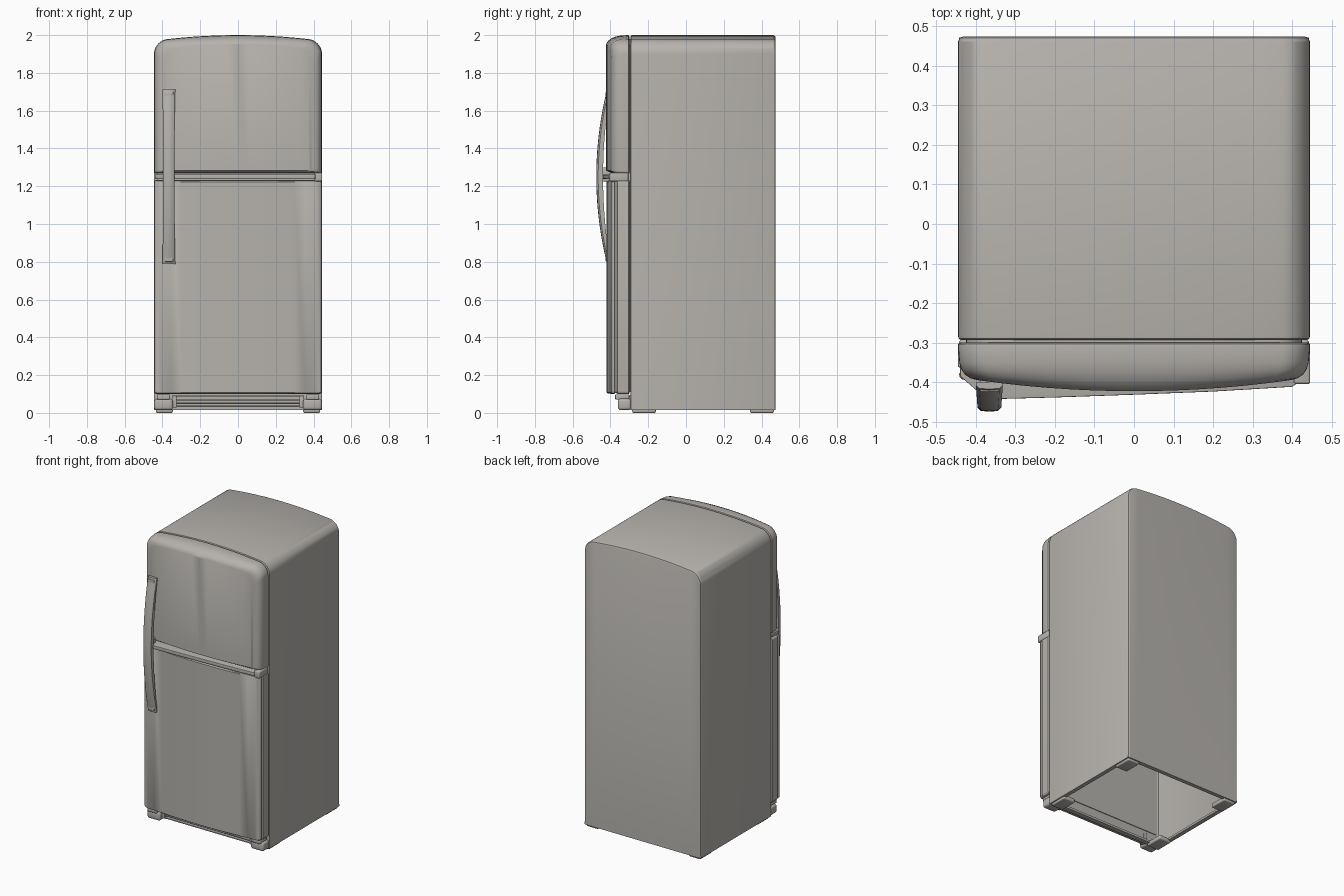
import bpy, bmesh, math

if "Cube" in bpy.data.objects:
    bpy.data.objects.remove(bpy.data.objects["Cube"])

HW = 0.445          # half width of cabinet and doors
R = 0.07            # rounded upper corner radius

mat = bpy.data.materials.new("warm grey enamel")
mat.diffuse_color = (0.47, 0.45, 0.42, 1)
mat.use_nodes = True
mat.node_tree.nodes["Principled BSDF"].inputs["Base Color"].default_value = mat.diffuse_color


def finish(name, bm, bevel=0.0, angle=30):
    bmesh.ops.recalc_face_normals(bm, faces=bm.faces)
    me = bpy.data.meshes.new(name)
    bm.to_mesh(me)
    bm.free()
    ob = bpy.data.objects.new(name, me)
    bpy.context.collection.objects.link(ob)
    me.materials.append(mat)
    bpy.ops.object.select_all(action='DESELECT')
    bpy.context.view_layer.objects.active = ob
    ob.select_set(True)
    if bevel:
        m = ob.modifiers.new("bevel", 'BEVEL')
        m.width, m.segments = bevel, 3
        bpy.ops.object.modifier_apply(modifier="bevel")
    bpy.ops.object.shade_smooth_by_angle(angle=math.radians(angle))
    return ob


def box(name, x, y, z, bevel=0.004):
    bm = bmesh.new()
    bmesh.ops.create_cube(bm, size=1)
    for v in bm.verts:
        v.co = [lo + (c + 0.5) * (hi - lo) for c, (lo, hi) in zip(v.co, (x, y, z))]
    return finish(name, bm, bevel)


# Column positions: even in the middle, following an arc at the corners
arc = [HW - R + R * math.sin(math.radians(a)) for a in range(0, 91, 10)]
half = [(HW - R) * i / 6 for i in range(1, 6)] + arc
COLS = [-x for x in reversed(half)] + [0] + half


def crown(x):
    """Gently arched top with rounded corners."""
    d = max(0, abs(x) - (HW - R))
    return 2.0 - 0.03 * (x / HW) ** 2 - (R - math.sqrt(max(0, R * R - d * d)))


def flat_edge(z, r, sign):
    """Straight edge with small rounded ends."""
    def f(x):
        d = max(0, abs(x) - (HW - r))
        return z + sign * (r - math.sqrt(max(0, r * r - d * d)))
    return f


def panel(name, top, bottom, rings, bulge=0.0, open_bottom=False, low=0.5, high=1.0):
    """Loft rings of (inset, y, share of bulge) and cap both ends with columns."""
    bm = bmesh.new()
    loops = []
    n = len(COLS)
    for inset, y, t in rings:
        up, dn = [], []
        for x in COLS:
            xx = x * (HW - inset) / HW
            yy = y - t * bulge * (1 - (x / HW) ** 2)
            up.append(bm.verts.new((xx, yy, top(x) - inset * high)))
            dn.append(bm.verts.new((xx, yy, bottom(x) + inset * low)))
        loops.append((up, dn))
    for (u0, d0), (u1, d1) in zip(loops, loops[1:]):
        for i in range(n - 1):
            bm.faces.new((u0[i], u0[i + 1], u1[i + 1], u1[i]))
            if not open_bottom:
                bm.faces.new((d0[i], d0[i + 1], d1[i + 1], d1[i]))
        for i in (0, n - 1):
            bm.faces.new((u0[i], d0[i], d1[i], u1[i]))
    for up, dn in (loops[0], loops[-1]):
        for i in range(n - 1):
            bm.faces.new((up[i], up[i + 1], dn[i + 1], dn[i]))
    return finish(name, bm)


# Cabinet shell, hollow and open below
panel("cabinet", crown, lambda x: 0.015,
      [(0.006, -0.293, 0), (0.001, -0.290, 0), (0, -0.284, 0), (0, 0.462, 0),
       (0.004, 0.471, 0), (0.013, 0.475, 0)], open_bottom=True, low=0)

# Rim around the open underside
for s in (-1, 1):
    box("side_rim", sorted((s * 0.415, s * 0.443)), (-0.29, 0.472), (0.015, 0.03), 0)
box("back_rim", (-0.43, 0.43), (0.445, 0.473), (0.015, 0.03), 0)
box("front_rim", (-0.43, 0.43), (-0.292, -0.26), (0.015, 0.03), 0)

# Door seal in the gap
panel("door_seal", crown, lambda x: 0.10, [(0.02, -0.305, 0), (0.02, -0.288, 0)])

# Freezer door with soft rounded front
panel("upper_door", crown, flat_edge(1.268, 0.012, 1),
      [(0.008, -0.300, 0), (0.001, -0.304, 0), (0, -0.31, 0), (0.003, -0.35, 0),
       (0.008, -0.368, 0.2), (0.017, -0.381, 0.5), (0.030, -0.390, 0.8), (0.048, -0.395, 1)],
      bulge=0.028, low=0.3)

# Main door with a shallow groove around its front panel
panel("lower_door", flat_edge(1.232, 0.012, -1), flat_edge(0.10, 0.015, 1),
      [(0.006, -0.300, 0), (0, -0.304, 0), (0, -0.362, 0), (0.010, -0.365, 0.1),
       (0.010, -0.375, 0.3), (0.002, -0.378, 0.4), (0.004, -0.387, 0.7),
       (0.010, -0.393, 0.9), (0.022, -0.396, 1)], bulge=0.026, low=0.4, high=0.4)

# Trim strip between the doors, deeper at the handle side
bm = bmesh.new()
outline = [(-0.44, -0.31), (0.44, -0.31), (0.44, -0.385), (0.40, -0.412), (0.2, -0.424),
           (0, -0.432), (-0.2, -0.439), (-0.35, -0.443), (-0.40, -0.42), (-0.44, -0.385)]
face = bm.faces.new([bm.verts.new((x, y, 1.238)) for x, y in outline])
ext = bmesh.ops.extrude_face_region(bm, geom=[face])
for v in ext["geom"]:
    if isinstance(v, bmesh.types.BMVert):
        v.co.z = 1.262
finish("door_trim", bm, 0.003)
box("middle_hinge", (0.405, 0.446), (-0.405, -0.305), (1.226, 1.272), 0.006)

# Bowed handle with a slightly tapered section
bm = bmesh.new()
prev, N = None, 28
for i in range(N + 1):
    t = 2 * i / N - 1
    z = 1.25 + 0.462 * t
    yo = -0.418 - 0.057 * (1 - t * t)
    yi = yo + 0.036 - 0.018 * t * t
    w = 0.030 + 0.004 * t * t
    sec = [(-w, yi), (-w, yo + 0.010), (-w + 0.008, yo + 0.002), (0, yo),
           (w - 0.008, yo + 0.002), (w, yo + 0.010), (w, yi)]
    ring = [bm.verts.new((-0.366 + x, y, z)) for x, y in sec]
    if prev:
        for k in range(7):
            j = (k + 1) % 7
            bm.faces.new((prev[k], prev[j], ring[j], ring[k]))
    if i in (0, N):
        bm.faces.new(ring)
    prev = ring
finish("handle", bm, angle=40)
for z in (0.80, 1.665):
    box("handle_mount", (-0.39, -0.342), (-0.425, -0.385), (z, z + 0.035))
box("handle_bracket", (-0.385, -0.35), (-0.445, -0.395), (1.225, 1.30), 0.006)

# Front foot covers and feet, mirrored left and right
for s in (-1, 1):
    def xs(a, b):
        return sorted((s * a, s * b))
    box("front_foot_cover", xs(0.345, 0.444), (-0.36, -0.29), (0.015, 0.075), 0.014)
    box("lower_hinge", xs(0.36, 0.43), (-0.375, -0.30), (0.07, 0.098), 0.006)
    box("front_foot", xs(0.345, 0.435), (-0.285, -0.16), (0.0, 0.03), 0.008)
    box("rear_foot", xs(0.345, 0.435), (0.34, 0.465), (0.0, 0.03), 0.008)
    box("grille_end", xs(0.325, 0.35), (-0.335, -0.29), (0.028, 0.092))

# Base grille slats
for i in range(4):
    z = 0.030 + i * 0.018
    box("grille_slat", (-0.335, 0.335), (-0.33, -0.295), (z, z + 0.008), 0.002)
